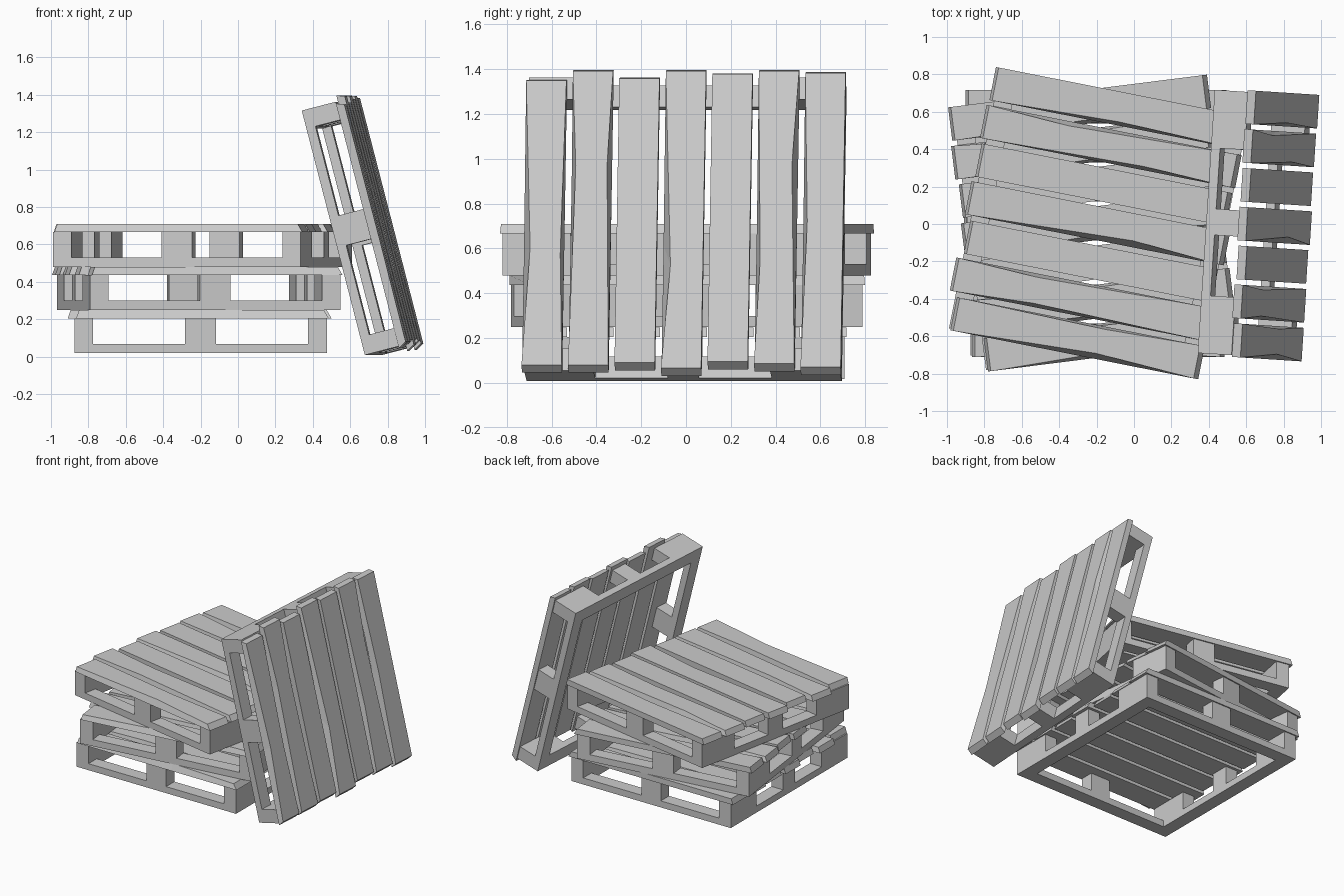
import bpy, bmesh
from math import radians
from mathutils import Matrix, Vector

if "Cube" in bpy.data.objects:
    bpy.data.objects.remove(bpy.data.objects["Cube"])

HX, HY = 0.675, 0.705            # half size of the base frame
BW = 0.10                        # frame board width
Z1, Z2, Z3 = 0.05, 0.187, 0.23   # top of frame, blocks, slats

# per slat: back end x, front end x, (pinch x, amount) on the -y and +y edges
SLATS = [(-0.665, 0.660, (0.12, 0.03), (0.15, 0.015)),
         (-0.710, 0.660, (-0.26, 0.02), (-0.26, 0.02)),
         (-0.675, 0.650, (0.0, 0.0), (0.0, 0.0)),
         (-0.710, 0.675, (0.20, 0.035), (0.0, 0.0)),
         (-0.695, 0.645, (0.0, 0.0), (0.0, 0.0)),
         (-0.710, 0.655, (0.18, 0.02), (-0.26, 0.025)),
         (-0.700, 0.670, (0.0, 0.02), (0.0, 0.0))]


def finish(name, bm, matrix):
    bmesh.ops.recalc_face_normals(bm, faces=bm.faces)
    me = bpy.data.meshes.new(name)
    bm.to_mesh(me)
    bm.free()
    ob = bpy.data.objects.new(name, me)
    bpy.context.collection.objects.link(ob)
    ob.matrix_world = matrix


def add_box(bm, cx, cy, sx, sy, z0, z1):
    m = Matrix.Translation((cx, cy, (z0 + z1) / 2)) @ Matrix.Diagonal((sx, sy, z1 - z0, 1))
    bmesh.ops.create_cube(bm, size=1, matrix=m)


def add_slat(bm, yc, x0, x1, left, right):
    # three cross-sections; the middle one is worn narrower on top
    w = 0.09
    rings = []
    for kind in range(3):
        if kind == 1:
            xb, xl, xr = (left[0] + right[0]) / 2, left[0], right[0]
            pl, pr = left[1], right[1]
        else:
            xl = xr = x0 + 0.015 if kind == 0 else x1
            xb = x0 if kind == 0 else x1 + 0.025
            pl = pr = 0
        co = [(xb, yc - w, Z2), (xb, yc + w, Z2), (xr, yc + w - pr, Z3), (xl, yc - w + pl, Z3)]
        rings.append([bm.verts.new(c) for c in co])
    for a, b in zip(rings, rings[1:]):
        for i in range(4):
            j = (i + 1) % 4
            bm.faces.new((a[i], a[j], b[j], b[i]))
    bm.faces.new(rings[0])
    bm.faces.new(rings[-1])


def pallet(name, matrix):
    # base frame
    bm = bmesh.new()
    for s in (-1, 1):
        add_box(bm, 0, s * (HY - BW / 2), 2 * HX, BW, 0, Z1)
        add_box(bm, s * (HX - BW / 2), 0, BW, 2 * (HY - BW), 0, Z1)
    finish(name + "_base_frame", bm, matrix)
    # spacer blocks: long corners and short middles
    bm = bmesh.new()
    for s in (-1, 1):
        for t in (-1, 1):
            add_box(bm, s * (HX - BW / 2), t * (HY - 0.155), BW, 0.31, Z1, Z2)
        add_box(bm, s * (HX - BW / 2), 0, BW, 0.14, Z1, Z2)
        add_box(bm, 0, s * (HY - BW / 2), 0.165, BW, Z1, Z2)
    finish(name + "_blocks", bm, matrix)
    # deck slats
    bm = bmesh.new()
    for i, slat in enumerate(SLATS):
        add_slat(bm, (i - 3) * 0.208, *slat)
    finish(name + "_deck_slats", bm, matrix)


# stacked pallets, each turned a little
for name, x, z, deg in (("bottom_pallet", -0.2, 0.018, 0),
                        ("middle_pallet", -0.21, 0.249, 7.2),
                        ("top_pallet", -0.19, 0.48, -11.2)):
    pallet(name, Matrix.Translation((x, 0.003, z)) @ Matrix.Rotation(radians(deg), 4, 'Z'))

# pallet leaning against the stack
pallet("leaning_pallet", Matrix.Translation((0.555, 0.003, 0.662))
       @ Matrix.Rotation(radians(-3.7), 4, 'Z') @ Matrix.Rotation(radians(75.5), 4, 'Y'))
